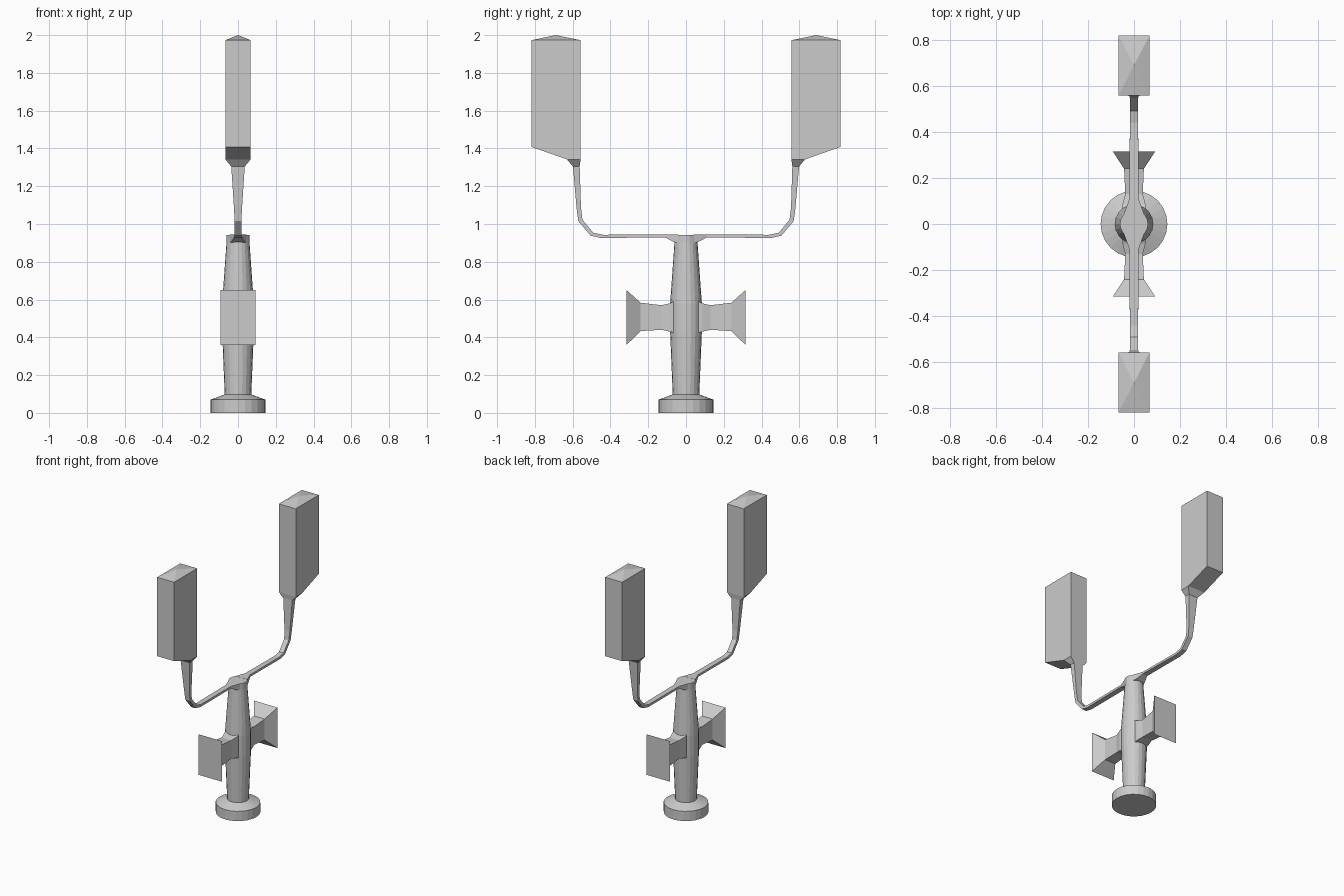
import bpy, bmesh, math

if "Cube" in bpy.data.objects:
    bpy.data.objects.remove(bpy.data.objects["Cube"])


def finish(name, bm, mirror=False):
    bmesh.ops.remove_doubles(bm, verts=bm.verts, dist=0.0005)
    bmesh.ops.recalc_face_normals(bm, faces=bm.faces)
    me = bpy.data.meshes.new(name)
    bm.to_mesh(me)
    bm.free()
    ob = bpy.data.objects.new(name, me)
    bpy.context.collection.objects.link(ob)
    if mirror:
        mod = ob.modifiers.new("mirror", 'MIRROR')
        mod.use_axis = (False, True, False)
        mod.use_mirror_merge = False
    return ob


def lathe(name, profile, sides):
    bm = bmesh.new()
    rings = [[bm.verts.new((r * math.cos(2 * math.pi * i / sides),
                            r * math.sin(2 * math.pi * i / sides), z))
              for i in range(sides)] for r, z in profile]
    for a, b in zip(rings, rings[1:]):
        for i in range(sides):
            j = (i + 1) % sides
            bm.faces.new((a[i], a[j], b[j], b[i]))
    bm.faces.new(rings[0][::-1])
    bm.faces.new(rings[-1])
    return finish(name, bm)


def loft(name, stations, apex=None):
    # each station: outer (y, z), inner (y, z), half width in x
    bm = bmesh.new()
    rings = [[bm.verts.new(p) for p in ((-w, y0, z0), (w, y0, z0), (w, y1, z1), (-w, y1, z1))]
             for y0, z0, y1, z1, w in stations]
    for a, b in zip(rings, rings[1:]):
        for i in range(4):
            j = (i + 1) % 4
            bm.faces.new((a[i], a[j], b[j], b[i]))
    bm.faces.new(rings[0])
    if apex:
        tip = bm.verts.new(apex)
        for i in range(4):
            bm.faces.new((rings[-1][i], rings[-1][(i + 1) % 4], tip))
    else:
        bm.faces.new(rings[-1])
    return finish(name, bm, mirror=True)


# Round foot and tapered grip column
lathe("foot", [(0.145, 0), (0.145, 0.07), (0.072, 0.097)], 24)
lathe("column", [(0.07, 0.09), (0.084, 0.43), (0.084, 0.58), (0.061, 0.90), (0.061, 0.943)], 20)

# Flared side pegs
loft("side_peg", [
    (0.05, 0.42, 0.05, 0.597, 0.05),
    (0.085, 0.43, 0.085, 0.58, 0.05),
    (0.13, 0.44, 0.13, 0.57, 0.038),
    (0.24, 0.433, 0.24, 0.583, 0.043),
    (0.315, 0.36, 0.315, 0.65, 0.092)])

# Bent arms
loft("arm", [
    (0.04, 0.90, 0.04, 0.944, 0.045),
    (0.065, 0.905, 0.065, 0.944, 0.036),
    (0.11, 0.929, 0.11, 0.944, 0.02),
    (0.45, 0.926, 0.44, 0.943, 0.018),
    (0.505, 0.938, 0.49, 0.953, 0.018),
    (0.570, 1.015, 0.548, 1.022, 0.018),
    (0.579, 1.08, 0.556, 1.085, 0.021),
    (0.599, 1.31, 0.563, 1.31, 0.036)])

# Pointed blocks with a sloped underside and narrow socket
loft("block", [
    (0.599, 1.305, 0.563, 1.305, 0.036),
    (0.63, 1.342, 0.558, 1.342, 0.067),
    (0.818, 1.408, 0.558, 1.342, 0.067),
    (0.818, 1.973, 0.558, 1.973, 0.067)], apex=(0, 0.69, 2.0))
